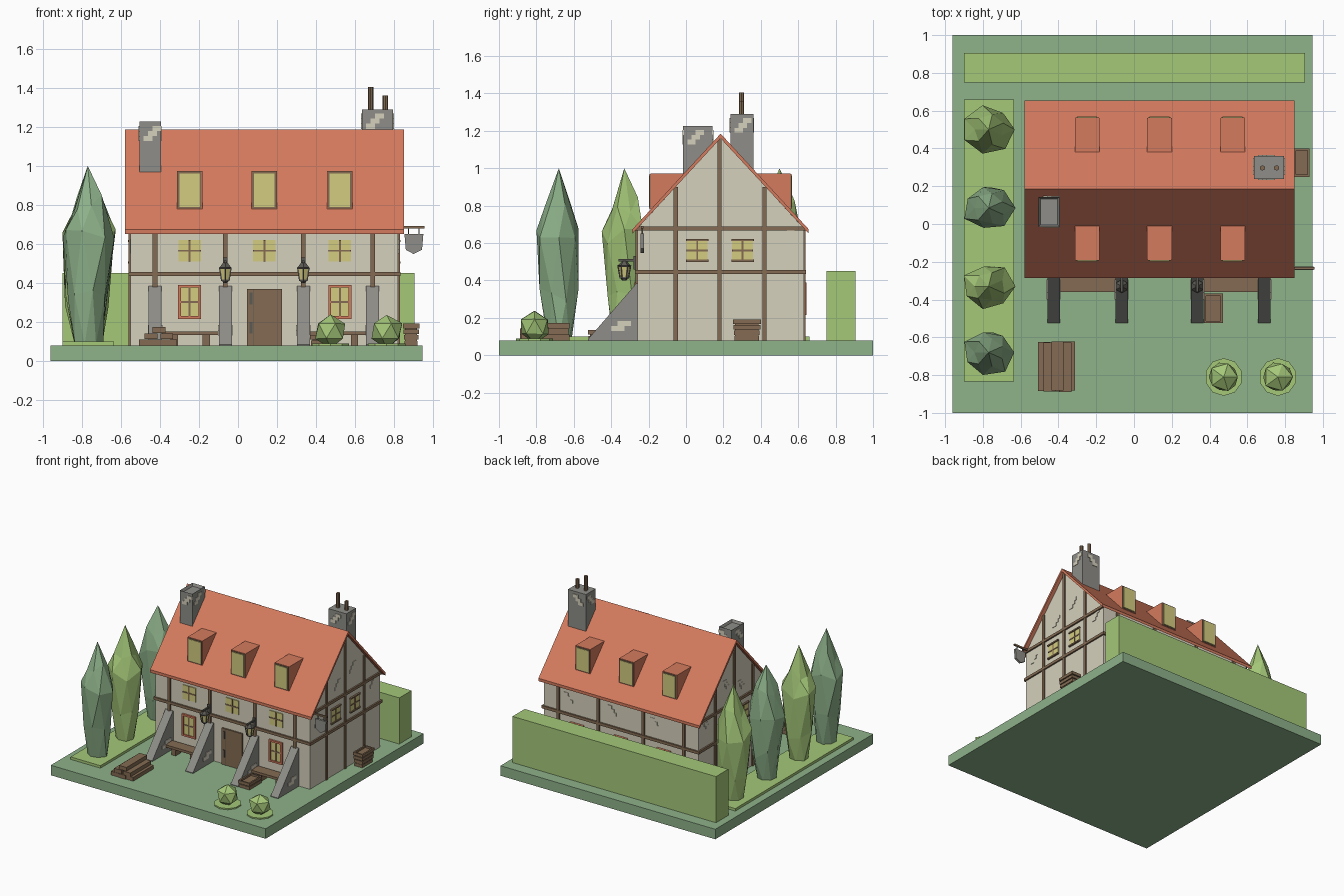
import bpy, bmesh, math, random
from mathutils import Vector

if "Cube" in bpy.data.objects:
    bpy.data.objects.remove(bpy.data.objects["Cube"])
random.seed(4)

def material(name, r, g, b):
    m = bpy.data.materials.new(name)
    m.diffuse_color = [((c / 255 + 0.055) / 1.055) ** 2.4 for c in (r, g, b)] + [1]
    m.use_nodes = True
    m.node_tree.nodes["Principled BSDF"].inputs["Base Color"].default_value = m.diffuse_color
    return m

GRASS = material("grass green", 142, 178, 138)
LEAF = material("light leaf green", 165, 200, 121)
CREAM = material("cream plaster", 214, 209, 189)
STONE = material("grey stone", 142, 141, 136)
WOOD = material("brown timber", 131, 107, 82)
ROOF = material("terracotta", 213, 123, 94)
GLASS = material("yellow glass", 212, 204, 128)
IRON = material("dark iron", 92, 90, 84)

def finish(name, bm, mat):
    bmesh.ops.recalc_face_normals(bm, faces=bm.faces)
    me = bpy.data.meshes.new(name)
    bm.to_mesh(me)
    bm.free()
    me.materials.append(mat)
    ob = bpy.data.objects.new(name, me)
    bpy.context.collection.objects.link(ob)
    return ob

def boxes(name, mat, items):
    """One object from boxes given as x0, x1, y0, y1, z0, z1."""
    bm = bmesh.new()
    for b in items:
        vs = bmesh.ops.create_cube(bm, size=1)["verts"]
        for v in vs:
            v.co = [(b[2 * i] + b[2 * i + 1]) / 2 + v.co[i] * (b[2 * i + 1] - b[2 * i]) for i in range(3)]
    return finish(name, bm, mat)

def extrude(name, mat, pts, a, b, axis="x"):
    bm = bmesh.new()
    place = (lambda p: (a, *p)) if axis == "x" else (lambda p: (p[0], a, p[1]))
    f = bm.faces.new([bm.verts.new(place(p)) for p in pts])
    r = bmesh.ops.extrude_face_region(bm, geom=[f])
    move = (b - a, 0, 0) if axis == "x" else (0, b - a, 0)
    bmesh.ops.translate(bm, vec=move, verts=[e for e in r["geom"] if isinstance(e, bmesh.types.BMVert)])
    return finish(name, bm, mat)

def cone(name, mat, x, y, z0, z1, r0, r1, n):
    bm = bmesh.new()
    bmesh.ops.create_cone(bm, cap_ends=True, segments=n, radius1=r0, radius2=r1, depth=z1 - z0)
    bmesh.ops.translate(bm, vec=(x, y, (z0 + z1) / 2), verts=bm.verts)
    return finish(name, bm, mat)

# A wall is (axis it faces, position, outward sign); on_wall makes a plate on it
FRONT, BACK, RIGHT, LEFT = ("y", -0.26, -1), ("y", 0.63, 1), ("x", 0.82, 1), ("x", -0.55, -1)

def on_wall(wall, u0, u1, z0, z1, d):
    axis, pos, s = wall
    lo, hi = sorted((pos - s * 0.004, pos + s * d))
    return (u0, u1, lo, hi, z0, z1) if axis == "y" else (lo, hi, u0, u1, z0, z1)

def bricks(name, wall, u, z, mat, w=0.04, h=0.025, rows=3):
    boxes(name, mat, [on_wall(wall, u + i * w * 0.5, u + i * w * 0.5 + w, z + i * h, z + (i + 1) * h, 0.004)
                      for i in range(rows)])

def window(name, wall, u, z, w, h, frame=None):
    boxes(name + "_pane", GLASS, [on_wall(wall, u - w / 2, u + w / 2, z - h / 2, z + h / 2, 0.006)])
    boxes(name + "_bars", WOOD, [on_wall(wall, u - 0.005, u + 0.005, z - h / 2, z + h / 2, 0.009),
                                 on_wall(wall, u - w / 2, u + w / 2, z - 0.005, z + 0.005, 0.009)])
    if frame:
        t = 0.014
        boxes(name + "_frame", frame, [
            on_wall(wall, u - w / 2 - t, u - w / 2, z - h / 2 - t, z + h / 2 + t, 0.015),
            on_wall(wall, u + w / 2, u + w / 2 + t, z - h / 2 - t, z + h / 2 + t, 0.015),
            on_wall(wall, u - w / 2, u + w / 2, z + h / 2, z + h / 2 + t, 0.015),
            on_wall(wall, u - w / 2, u + w / 2, z - h / 2 - t, z - h / 2, 0.015)])

# Garden
boxes("lawn", GRASS, [(-0.96, 0.945, -1, 1, 0, 0.08)])
boxes("tree_bed", LEAF, [(-0.9, -0.635, -0.835, 0.66, 0.07, 0.1)])
boxes("hedge", LEAF, [(-0.9, 0.905, 0.75, 0.905, 0.07, 0.45)])

# House body and roof
extrude("house_walls", CREAM, [(-0.26, 0.07), (0.63, 0.07), (0.63, 0.678), (0.185, 1.162), (-0.26, 0.678)], -0.55, 0.82)
extrude("roof", ROOF, [(-0.285, 0.652), (-0.285, 0.675), (0.185, 1.185), (0.655, 0.675), (0.655, 0.652), (0.185, 1.16)],
        -0.58, 0.85)

# Timber framing
POSTS = (-0.425, -0.065, 0.335, 0.69)
for label, wall in (("front", FRONT), ("back", BACK)):
    boxes(label + "_timbers", WOOD, [on_wall(wall, x - 0.012, x + 0.012, 0.08, 0.675, 0.01) for x in POSTS]
          + [on_wall(wall, -0.56, 0.83, 0.435, 0.457, 0.012)])
for label, wall in (("right", RIGHT), ("left", LEFT)):
    boxes(label + "_timbers", WOOD,
          [on_wall(wall, y - 0.011, y + 0.011, 0.08, z, 0.01) for y, z in ((-0.055, 0.9), (0.18, 1.155), (0.42, 0.9))]
          + [on_wall(wall, -0.27, 0.64, z - 0.011, z + 0.011, 0.012) for z in (0.446, 0.678)])
    for i, y in enumerate((0.06, 0.303)):
        window(f"{label}_window_{i}", wall, y, 0.56, 0.112, 0.1)
        boxes(f"{label}_sills_{i}", WOOD, [on_wall(wall, y - 0.06, y + 0.06, z, z + 0.011, 0.014) for z in (0.5, 0.61)])
    for i, (y, z) in enumerate(((0.24, 0.82), (-0.2, 0.55), (0.5, 0.6), (0.05, 0.75))):
        bricks(f"{label}_wall_bricks_{i}", wall, y, z, CREAM)

# Windows and dormers
BAYS = (-0.248, 0.135, 0.522)
for i, x in enumerate(BAYS):
    window(f"upper_window_{i}", FRONT, x, 0.565, 0.115, 0.112)
    window(f"back_window_{i}", BACK, x, 0.303, 0.09, 0.147, ROOF)
    bricks(f"back_wall_bricks_{i}", BACK, x + 0.04, 0.54, CREAM)
    if i != 1:
        window(f"lower_window_{i}", FRONT, x, 0.303, 0.09, 0.147, ROOF)
    for label, y, s in (("front", -0.19, -1), ("back", 0.56, 1)):
        lo, hi = sorted((y, y - s * 0.18))
        boxes(f"{label}_dormer_{i}", ROOF, [(x - 0.065, x + 0.065, lo, hi, 0.75, 0.973)])
        wall = ("y", y, s)
        boxes(f"{label}_dormer_frame_{i}", WOOD, [on_wall(wall, x - 0.062, x + 0.062, 0.782, 0.97, 0.004)])
        boxes(f"{label}_dormer_pane_{i}", GLASS, [on_wall(wall, x - 0.053, x + 0.053, 0.79, 0.962, 0.008)])

# Door
boxes("door", WOOD, [on_wall(FRONT, 0.045, 0.225, 0.08, 0.37, 0.012)])
boxes("door_hinges", IRON, [on_wall(FRONT, 0.06, 0.075, z, z + 0.06, 0.017) for z in (0.14, 0.29)]
      + [on_wall(FRONT, 0.077, 0.08, 0.08, 0.37, 0.014)])

# Buttresses
for i, x in enumerate(POSTS):
    extrude(f"buttress_{i}", STONE, [(-0.255, 0.07), (-0.525, 0.07), (-0.525, 0.085), (-0.265, 0.385), (-0.255, 0.385)],
            x - 0.033, x + 0.033)
    for s in (-1, 1):
        bricks(f"buttress_bricks_{i}_{s}", ("x", x + s * 0.033, s), -0.4, 0.13, CREAM, 0.07, 0.027, 2)

# Chimneys with hollow tops
for label, (a, b, c, d, e, f) in (("left", (-0.505, -0.395, -0.015, 0.143, 0.95, 1.227)),
                                  ("right", (0.635, 0.795, 0.237, 0.36, 0.95, 1.29))):
    ch = boxes(label + "_chimney", STONE, [(a, b, c, d, e, f)])
    if label == "left":
        bm = bmesh.new()
        bm.from_mesh(ch.data)
        top = max(bm.faces, key=lambda q: q.calc_center_median().z)
        bmesh.ops.inset_region(bm, faces=[top], thickness=0.015)
        bmesh.ops.translate(bm, vec=(0, 0, -0.02), verts=top.verts)
        bm.to_mesh(ch.data)
        bm.free()
    for j, (wall, u) in enumerate(((("y", c, -1), a), (("y", d, 1), a), (("x", a, -1), c), (("x", b, 1), c))):
        bricks(f"{label}_chimney_bricks_{j}", wall, u + 0.022, f - 0.1, CREAM, 0.045, 0.026)
for i, (x, z) in enumerate(((0.68, 1.405), (0.755, 1.36))):
    cone(f"chimney_pipe_{i}", WOOD, x, 0.297, 1.27, z, 0.014, 0.014, 8)

# Lanterns on brackets
for i, x in enumerate(POSTS[1:3]):
    y = -0.33
    cone(f"lantern_glass_{i}", GLASS, x, y, 0.415, 0.475, 0.02, 0.031, 6)
    cage = cone(f"lantern_cage_{i}", IRON, x, y, 0.413, 0.477, 0.022, 0.034, 6)
    cage.modifiers.new("bars", "WIREFRAME").thickness = 0.009
    cone(f"lantern_cap_{i}", IRON, x, y, 0.475, 0.505, 0.038, 0.012, 6)
    cone(f"lantern_foot_{i}", IRON, x, y, 0.4, 0.415, 0.012, 0.022, 6)
    boxes(f"lantern_bracket_{i}", IRON, [(x - 0.006, x + 0.006, -0.36, -0.255, 0.502, 0.514),
                                         (x - 0.012, x + 0.012, -0.28, -0.255, 0.46, 0.53)])

# Hanging sign
boxes("sign_arm", WOOD, [(0.81, 0.955, -0.24, -0.228, 0.678, 0.691)])
boxes("sign_chains", IRON, [(x, x + 0.006, -0.237, -0.231, 0.64, 0.68) for x in (0.87, 0.925)])
extrude("sign_shield", STONE, [(0.853, 0.65), (0.95, 0.65), (0.943, 0.57), (0.9, 0.548), (0.86, 0.57)],
        -0.243, -0.225, "y")

# Benches
for i, x in enumerate((-0.245, 0.515)):
    boxes(f"bench_{i}", WOOD, [(x - 0.148, x + 0.148, -0.36, -0.27, 0.132, 0.152)]
          + [(x + s * 0.082 - 0.019, x + s * 0.082 + 0.019, -0.35, -0.28, 0.075, 0.135) for s in (-1, 1)])

# Log pile
logs = []
for row, xs in enumerate(((-0.475, -0.41, -0.345), (-0.445, -0.365), (-0.405,))):
    for x in xs:
        e = random.uniform(0, 0.02)
        z = 0.08 + row * 0.032
        logs.append((x - 0.033, x + 0.033, -0.89 + e, -0.63 + e, z, z + 0.03))
boxes("log_pile", WOOD, logs)

# Slatted open crates
def crate(name, x0, x1, y0, y1, z1, n):
    t, h = 0.012, (z1 - 0.08) / n
    parts = [(x0 + t, x1 - t, y0 + t, y1 - t, 0.08, z1 - 0.02)]
    for k in range(n):
        za, zb = 0.08 + k * h, 0.08 + (k + 1) * h - 0.006
        g = 0.003 * (n - 1 - k)
        parts += [(x0 + g, x1 - g, y, y + t, za, zb) for y in (y0 + g, y1 - t - g)]
        parts += [(x, x + t, y0 + g, y1 - g, za, zb) for x in (x0 + g, x1 - t - g)]
    boxes(name, WOOD, parts)

crate("front_crate", 0.37, 0.47, -0.525, -0.368, 0.14, 2)
crate("side_crate", 0.845, 0.93, 0.25, 0.4, 0.197, 4)

# Faceted cypress trees
def tree(name, x, y, mat):
    bm = bmesh.new()
    n, rings = 7, []
    for k, (z, r) in enumerate(((0.09, 0.075), (0.32, 0.11), (0.63, 0.135), (0.8, 0.085))):
        ring = []
        for j in range(n):
            a = 2 * math.pi * (j + 0.5 * (k % 2)) / n
            q = r * random.uniform(0.86, 1.08)
            dz = random.uniform(-0.05, 0.05) if k else 0
            ring.append(bm.verts.new((x + q * math.cos(a), y + q * math.sin(a) * 0.92, z + dz)))
        rings.append(ring)
    tip = bm.verts.new((x, y, 1.0))
    bm.faces.new(rings[0])
    for k in range(3):
        A, B = rings[k], rings[k + 1]
        for j in range(n):
            m = (j + 1) % n
            tris = ((A[j], A[m], B[j]), (A[m], B[m], B[j])) if k % 2 == 0 else ((A[j], B[m], B[j]), (A[j], A[m], B[m]))
            for t in tris:
                bm.faces.new(t)
    for j in range(n):
        bm.faces.new((rings[3][j], rings[3][(j + 1) % n], tip))
    finish(name, bm, mat)

for i, y in enumerate((-0.68, -0.33, 0.085, 0.5)):
    tree(f"cypress_{i}", -0.77, y, LEAF if i % 2 else GRASS)

# Round bushes on planting discs
for i, x in enumerate((0.475, 0.762)):
    cone(f"bush_disc_{i}", LEAF, x, -0.81, 0.075, 0.09, 0.1, 0.1, 10)
    bm = bmesh.new()
    bmesh.ops.create_icosphere(bm, subdivisions=1, radius=0.088)
    for v in bm.verts:
        v.co = Vector((x, -0.81, 0.153)) + v.co * random.uniform(0.92, 1.03)
    finish(f"bush_{i}", bm, LEAF)
